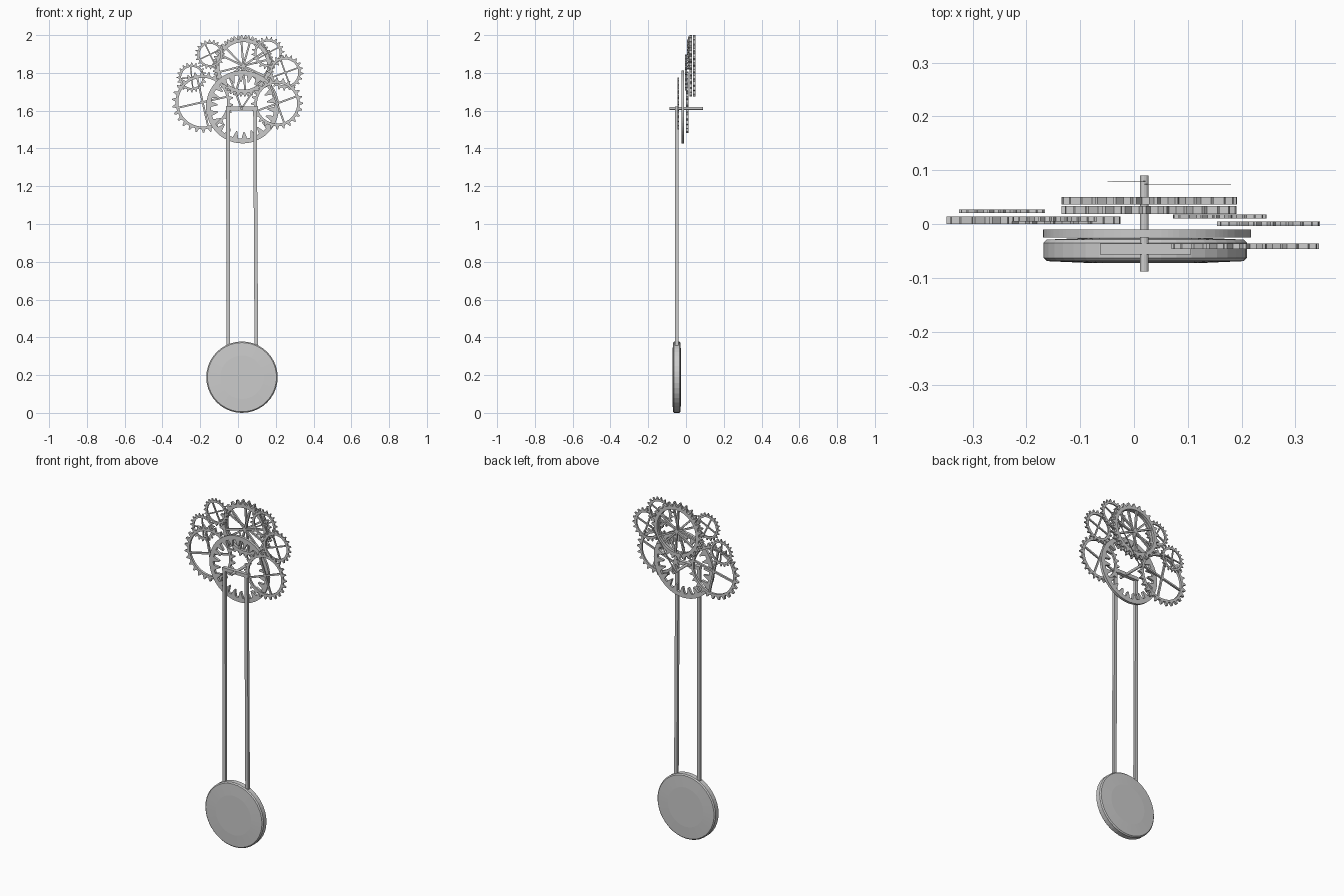
import bpy, bmesh
from math import sin, cos, pi, atan2, hypot

if "Cube" in bpy.data.objects:
    bpy.data.objects.remove(bpy.data.objects["Cube"])


def make_object(name, bm):
    bmesh.ops.recalc_face_normals(bm, faces=bm.faces[:])
    mesh = bpy.data.meshes.new(name)
    bm.to_mesh(mesh)
    bm.free()
    ob = bpy.data.objects.new(name, mesh)
    bpy.context.collection.objects.link(ob)
    return ob


def bridge_loops(bm, loops, closed=False):
    """Quads between consecutive vertex loops of equal length."""
    pairs = list(zip(loops, loops[1:]))
    if closed:
        pairs.append((loops[-1], loops[0]))
    for a, b in pairs:
        n = len(a)
        for i in range(n):
            j = (i + 1) % n
            bm.faces.new((a[i], a[j], b[j], b[i]))


def add_bar(bm, p, q, width, y0, y1):
    """Flat bar in the xz plane from p to q."""
    dx, dz = q[0] - p[0], q[1] - p[1]
    k = width / 2 / hypot(dx, dz)
    nx, nz = -dz * k, dx * k
    pts = [(p[0] + nx, p[1] + nz), (q[0] + nx, q[1] + nz),
           (q[0] - nx, q[1] - nz), (p[0] - nx, p[1] - nz)]
    a, b = ([bm.verts.new((x, y, z)) for x, z in pts] for y in (y0, y1))
    bridge_loops(bm, [a, b])
    bm.faces.new(a)
    bm.faces.new(b)


def gear(name, x, z, y0, y1, tip, root, rim, teeth, spokes=0, turn=0.0, spoke_w=0.01):
    """Toothed ring; the teeth point inward when tip < root."""
    bm = bmesh.new()
    steps = [(0.0, root), (0.4, root), (0.62, tip), (0.78, tip)]
    tooth, plain = [], []
    for i in range(teeth):
        for f, r in steps:
            a = 2 * pi * (i + f) / teeth + turn
            tooth.append((x + r * cos(a), z + r * sin(a)))
            plain.append((x + rim * cos(a), z + rim * sin(a)))
    loops = [[bm.verts.new((px, y, pz)) for px, pz in pts]
             for pts, y in ((tooth, y0), (tooth, y1), (plain, y1), (plain, y0))]
    bridge_loops(bm, loops, closed=True)
    # spokes run from the hub into the rim
    inset = (y1 - y0) * 0.1
    reach = (rim + root) / 2
    for i in range(spokes):
        a = 2 * pi * i / spokes + turn
        add_bar(bm, (x, z), (x + reach * cos(a), z + reach * sin(a)),
                spoke_w, y0 + inset, y1 - inset)
    return make_object(name, bm)


def lathe_y(name, x, y, z, profile, sides):
    """Solid of revolution about a y-parallel axis; profile = (radius, y offset)."""
    bm = bmesh.new()
    loops = [[bm.verts.new((x + r * cos(2 * pi * i / sides), y + o,
                            z + r * sin(2 * pi * i / sides)))
              for i in range(sides)] for r, o in profile]
    bridge_loops(bm, loops)
    bm.faces.new(loops[0])
    bm.faces.new(loops[-1])
    return make_object(name, bm)


# Gear train
gear("main_ring_gear", 0.024, 1.62, -0.025, -0.010, 0.132, 0.168, 0.193, 22)
gear("top_gear_front", 0.028, 1.837, 0.019, 0.033, 0.163, 0.145, 0.126, 26, 6, 0.25)
gear("top_gear_back", 0.028, 1.837, 0.036, 0.050, 0.163, 0.145, 0.126, 26, 6, 0.60)
gear("left_large_gear", -0.187, 1.645, 0.000, 0.014, 0.162, 0.143, 0.129, 26, 4, 0.22)
gear("right_lower_gear", 0.207, 1.638, -0.046, -0.036, 0.137, 0.120, 0.106, 24, 4, 0.35)
gear("right_upper_gear", 0.250, 1.802, -0.004, 0.005, 0.096, 0.082, 0.069, 20, 4, 0.35, 0.008)
gear("top_right_gear", 0.159, 1.905, 0.010, 0.018, 0.087, 0.073, 0.061, 20, 4, 0.5, 0.007)
gear("top_left_gear", -0.148, 1.898, 0.005, 0.014, 0.079, 0.067, 0.056, 20, 4, 0.45, 0.007)
gear("left_small_gear", -0.245, 1.776, 0.020, 0.027, 0.080, 0.067, 0.056, 20, 4, 0.1, 0.007)

# Central shaft
lathe_y("shaft", 0.019, 0, 1.612, [(0.008, -0.088), (0.008, 0.09)], 12)

# Paper-thin clock hands on the rear of the shaft
for name, tip, y, w in (("hour_hand", (-0.045, 1.778), 0.079, 0.010),
                        ("minute_hand", (0.177, 1.845), 0.073, 0.008)):
    bm = bmesh.new()
    add_bar(bm, (0.019, 1.612), tip, w, y, y + 0.001)
    make_object(name, bm)

# Pendulum hanger: crossbar and two rods
bm = bmesh.new()
add_bar(bm, (-0.063, 1.611), (0.106, 1.611), 0.020, -0.057, -0.036)
make_object("pendulum_crossbar", bm)
for name, xt, xb in (("pendulum_rod_left", -0.053, -0.052),
                     ("pendulum_rod_right", 0.090, 0.097)):
    bm = bmesh.new()
    add_bar(bm, (xt, 1.612), (xb, 0.33), 0.019, -0.057, -0.041)
    make_object(name, bm)

# Pendulum bob: shallow lens-shaped disc
half = [(0.115, -0.023), (0.183, -0.020), (0.189, -0.014)]
lathe_y("pendulum_bob", 0.021, -0.049, 0.189,
        half + [(r, -o) for r, o in reversed(half)], 40)
